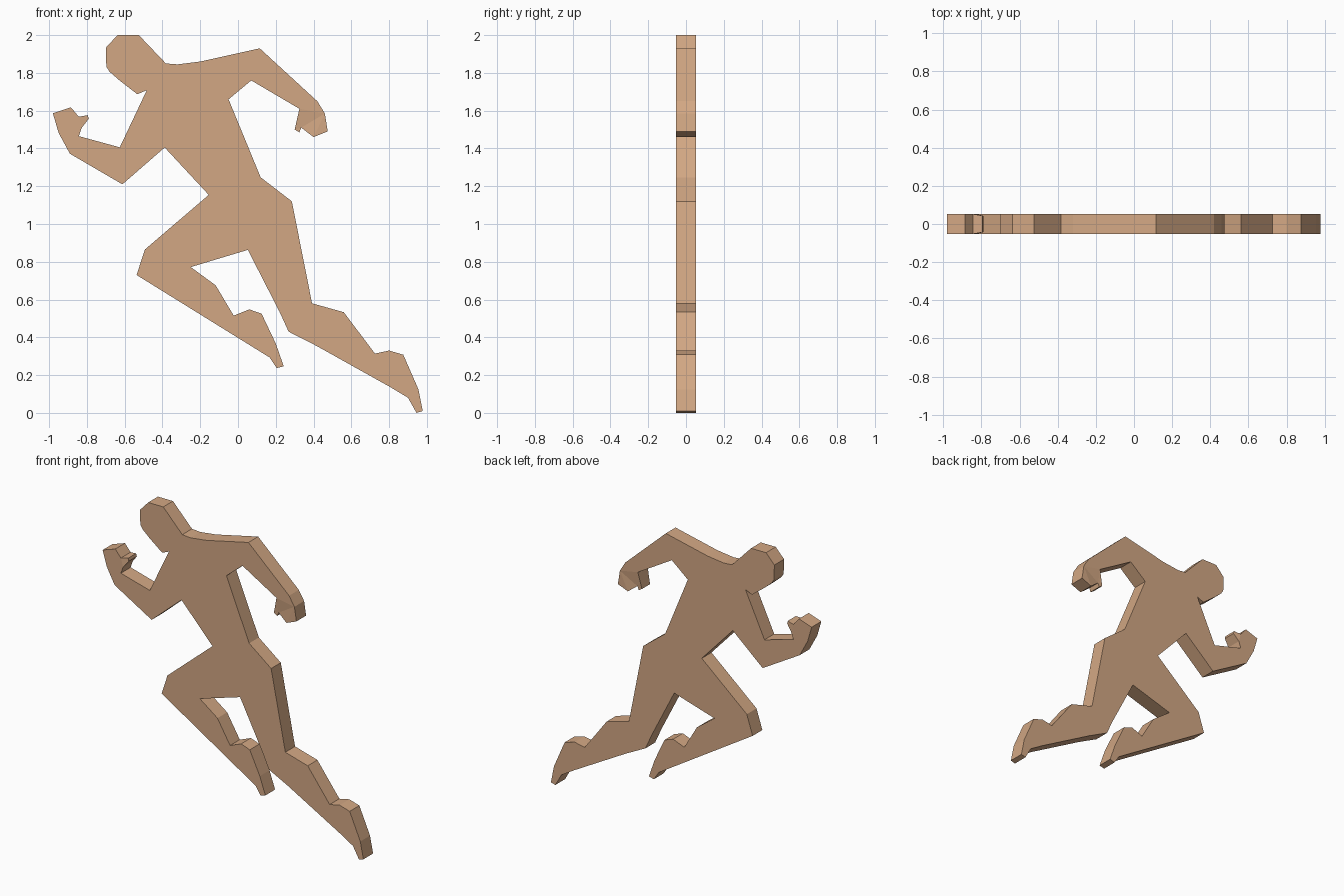
import bpy
import bmesh

if "Cube" in bpy.data.objects:
    bpy.data.objects.remove(bpy.data.objects["Cube"])

HALF = 0.052   # half thickness of the slab
TIP = 0.043    # thinner half thickness at the thumb tips

# Silhouette, clockwise, one short run of (x, z) points per body part
head = [(-.483, 1.708), (-.533, 1.687), (-.626, 1.759), (-.68, 1.806), (-.697, 1.833),
        (-.70, 1.933), (-.638, 2.0), (-.525, 2.0), (-.382, 1.85)]
shoulders = [(-.32, 1.845), (-.20, 1.86), (.115, 1.93)]
rear_arm = [(.42, 1.65), (.46, 1.585), (.475, 1.49), (.40, 1.46)]
rear_thumb = [(.335, 1.51), (.325, 1.485), (.30, 1.50)]
rear_arm_inside = [(.325, 1.61), (.07, 1.76), (-.05, 1.66)]
back = [(.12, 1.247), (.285, 1.12)]
rear_leg = [(.392, .58), (.56, .533), (.725, .314), (.80, .33), (.875, .308),
            (.955, .125), (.978, .01), (.945, 0), (.90, .08), (.80, .14),
            (.415, .355), (.268, .43), (.22, .535), (.052, .863)]
front_leg = [(-.25, .772), (-.118, .675), (-.023, .515), (.06, .548), (.125, .525),
             (.20, .367), (.242, .247), (.205, .237), (.168, .293),
             (-.537, .73), (-.493, .865), (-.155, 1.154)]
front_arm = [(-.388, 1.405), (-.612, 1.21), (-.89, 1.372), (-.95, 1.483), (-.98, 1.586),
             (-.885, 1.618), (-.843, 1.568)]
front_thumb = [(-.795, 1.576), (-.79, 1.557)]
front_arm_inside = [(-.827, 1.51), (-.843, 1.465), (-.626, 1.406)]

outline = (head + shoulders + rear_arm + rear_thumb + rear_arm_inside + back
           + rear_leg + front_leg + front_arm + front_thumb + front_arm_inside)
thin = set(rear_thumb + front_thumb)

# Slab: front and back caps joined by a rim
bm = bmesh.new()
caps = []
for side in (-1, 1):
    caps.append([bm.verts.new((x, side * (TIP if (x, z) in thin else HALF), z))
                 for x, z in outline])
front, rear = caps
faces = [bm.faces.new(front), bm.faces.new(rear)]
n = len(outline)
for i in range(n):
    j = (i + 1) % n
    bm.faces.new((front[i], front[j], rear[j], rear[i]))
bmesh.ops.recalc_face_normals(bm, faces=bm.faces[:])
bmesh.ops.triangulate(bm, faces=faces, ngon_method='BEAUTY')

mesh = bpy.data.meshes.new("running_figure")
bm.to_mesh(mesh)
bm.free()
figure = bpy.data.objects.new("running_figure", mesh)
bpy.context.collection.objects.link(figure)

# Tan colour
tan = bpy.data.materials.new("tan")
tan.diffuse_color = (0.65, 0.39, 0.23, 1)
tan.use_nodes = True
tan.node_tree.nodes["Principled BSDF"].inputs["Base Color"].default_value = tan.diffuse_color
mesh.materials.append(tan)
